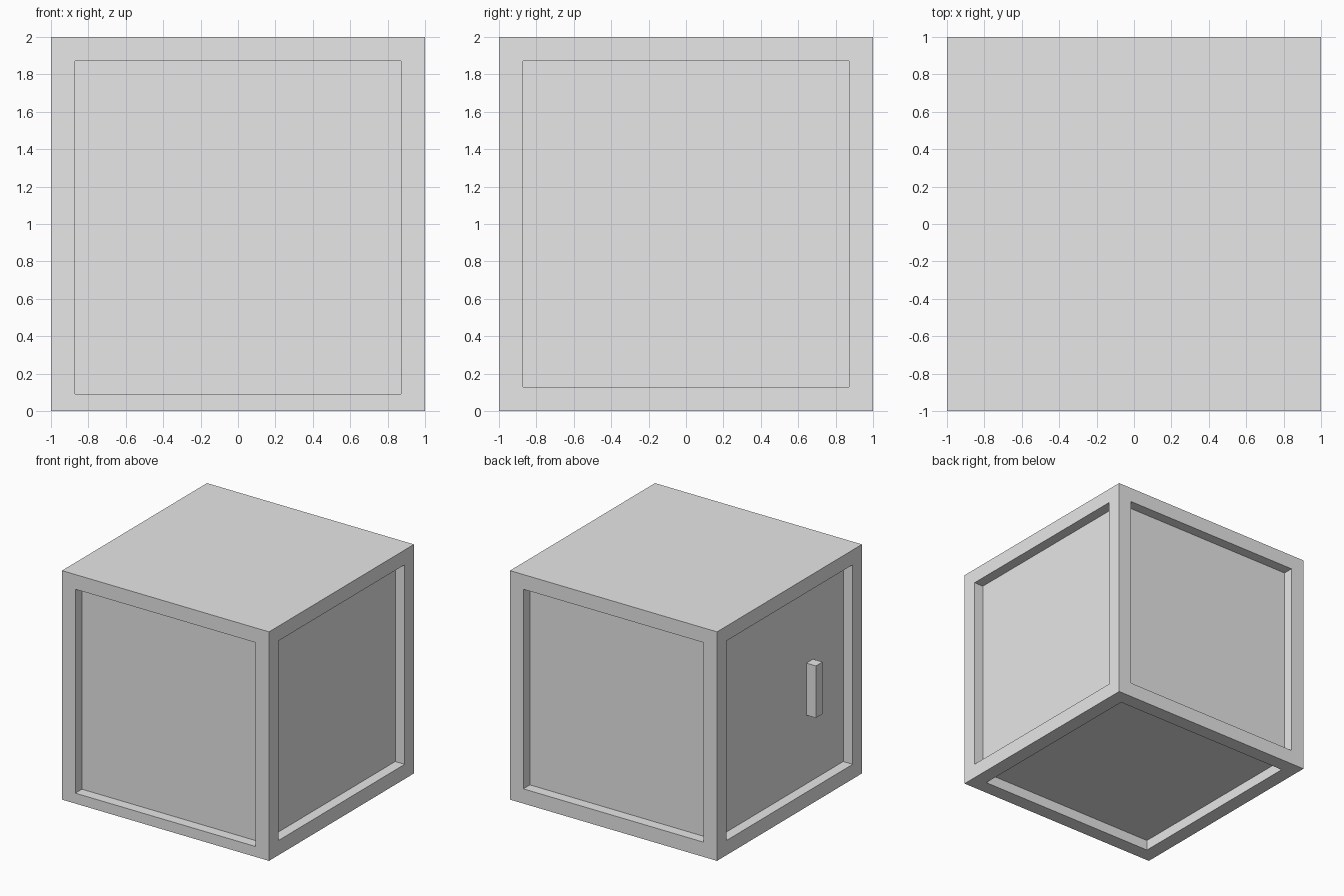
import bpy
import bmesh
from mathutils import Matrix, Vector

default = bpy.data.objects.get("Cube")
if default:
    bpy.data.objects.remove(default, do_unlink=True)

UNIT = 2 / 11          # frame width; recesses are half as deep
DEPTH = UNIT / 2

grey = bpy.data.materials.new("plain_grey")
grey.use_nodes = True
grey.diffuse_color = (0.8, 0.8, 0.8, 1)
grey.node_tree.nodes["Principled BSDF"].inputs["Base Color"].default_value = (0.8, 0.8, 0.8, 1)


def box(bm, size, center):
    matrix = Matrix.Translation(center) @ Matrix.Diagonal((*size, 1))
    bmesh.ops.create_cube(bm, size=1, matrix=matrix)


def finish(bm, name):
    mesh = bpy.data.meshes.new(name)
    bm.to_mesh(mesh)
    bm.free()
    mesh.materials.append(grey)
    obj = bpy.data.objects.new(name, mesh)
    bpy.context.collection.objects.link(obj)
    return obj


# Cabinet body: a cube with a recessed panel on every face but the top
bm = bmesh.new()
box(bm, (2, 2, 2), (0, 0, 1))
bm.normal_update()
panels = [f for f in bm.faces if f.normal.z < 0.5]
bmesh.ops.inset_individual(bm, faces=panels, thickness=UNIT, depth=0)

# The front panel reaches lower than the others
for face in panels:
    if face.normal.y < -0.5:
        for v in face.verts:
            if v.co.z < 1:
                v.co.z = DEPTH

# Sink the panels
bmesh.ops.inset_individual(bm, faces=panels, thickness=0, depth=-DEPTH)
finish(bm, "cabinet_body")

# Door handle standing in the recess of the -x side
bm = bmesh.new()
box(bm, (DEPTH, DEPTH, 5 * DEPTH), Vector((-1 + DEPTH / 2, -4.5 * DEPTH, 10.5 * DEPTH)))
finish(bm, "door_handle")
